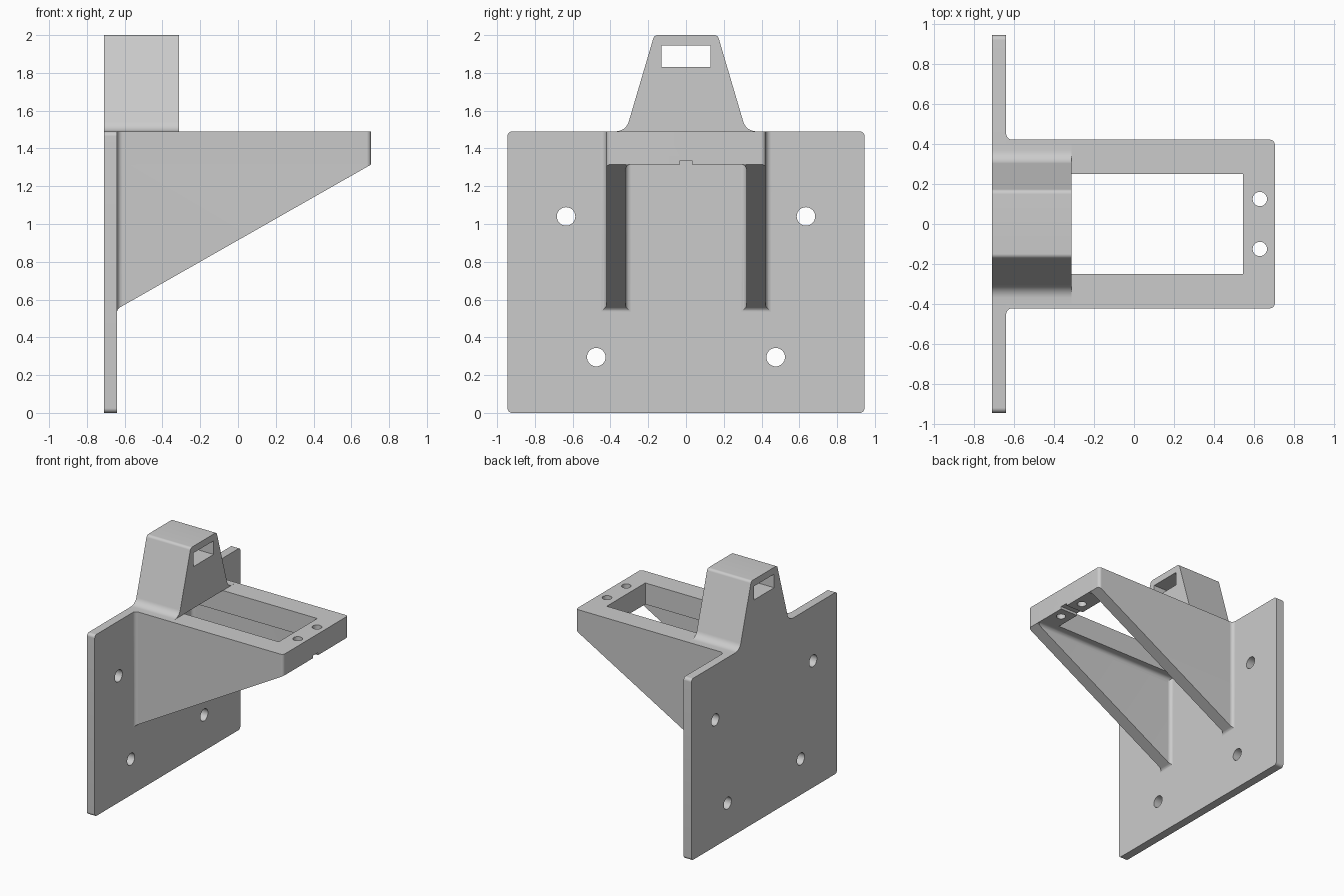
import bpy, bmesh, math
from mathutils import Vector

cube = bpy.data.objects.get("Cube")
if cube:
    bpy.data.objects.remove(cube, do_unlink=True)

grey = bpy.data.materials.new("plain grey")
grey.use_nodes = True
grey.diffuse_color = (0.6, 0.6, 0.6, 1)
grey.node_tree.nodes["Principled BSDF"].inputs["Base Color"].default_value = (0.6, 0.6, 0.6, 1)


def rounded(points, steps=8):
    """Replace each corner given as (a, b, radius) with an arc."""
    out = []
    n = len(points)
    for i, pt in enumerate(points):
        p = Vector(pt[:2])
        if len(pt) < 3:
            out.append(p)
            continue
        u = (Vector(points[i - 1][:2]) - p).normalized()
        v = (Vector(points[(i + 1) % n][:2]) - p).normalized()
        half = u.angle(v) / 2
        reach = pt[2] / math.tan(half)
        centre = p + (u + v).normalized() * pt[2] / math.sin(half)
        start, end = p + u * reach - centre, p + v * reach - centre
        for k in range(steps + 1):
            ray = start.lerp(end, k / steps).normalized()
            out.append(centre + ray * pt[2])
    return out


def prism(name, points, axis, lo, hi):
    """Extrude a 2D profile along one axis."""
    place = {"x": lambda a, b, t: (t, a, b),
             "y": lambda a, b, t: (a, t, b),
             "z": lambda a, b, t: (a, b, t)}[axis]
    pts = rounded(points)
    bm = bmesh.new()
    low = [bm.verts.new(place(p.x, p.y, lo)) for p in pts]
    high = [bm.verts.new(place(p.x, p.y, hi)) for p in pts]
    bm.faces.new(low)
    bm.faces.new(high)
    for i in range(len(pts)):
        bm.faces.new((low[i - 1], low[i], high[i], high[i - 1]))
    bmesh.ops.recalc_face_normals(bm, faces=bm.faces)
    mesh = bpy.data.meshes.new(name)
    bm.to_mesh(mesh)
    bm.free()
    mesh.materials.append(grey)
    obj = bpy.data.objects.new(name, mesh)
    bpy.context.collection.objects.link(obj)
    return obj


def rect(a0, a1, b0, b1):
    return [(a0, b0), (a1, b0), (a1, b1), (a0, b1)]


def circle(a, b, r, n=32):
    return [(a + r * math.cos(math.tau * k / n), b + r * math.sin(math.tau * k / n))
            for k in range(n)]


def activate(obj):
    bpy.ops.object.select_all(action="DESELECT")
    obj.select_set(True)
    bpy.context.view_layer.objects.active = obj


def boolean(obj, cutter, operation="DIFFERENCE"):
    cutter.hide_render = True
    mod = obj.modifiers.new("cut", "BOOLEAN")
    mod.operation = operation
    mod.solver = "EXACT"
    mod.object = cutter
    activate(obj)
    bpy.ops.object.modifier_apply(modifier=mod.name)
    bpy.data.objects.remove(cutter, do_unlink=True)


BACK, WALL, FRONT = -0.71, -0.64, 0.705
TOP, UNDER = 1.49, 1.315
OUT, IN = 0.422, 0.32
R = 0.03
parts = []

# Back plate with four mounting holes
plate = prism("back_plate", [(a, b, 0.025) for a, b in rect(-0.945, 0.945, 0, TOP)],
              "x", BACK, WALL)
for y, z in ((0.635, 1.04), (0.475, 0.295)):
    for s in (-1, 1):
        boolean(plate, prism("cutter", circle(s * y, z, 0.049), "x", -0.8, -0.5))
parts.append(plate)

# Deck frame, open in the middle, blended into the plate
root = WALL - 0.005
deck = prism("deck_frame", [
    (root, -0.46), (WALL, -0.46), (WALL, -OUT, R), (FRONT, -OUT, 0.025),
    (FRONT, OUT, 0.025), (WALL, OUT, R), (WALL, 0.46), (root, 0.46),
    (root, 0.25), (0.545, 0.25), (0.545, -0.25), (root, -0.25)], "z", UNDER, TOP)
for s in (-1, 1):
    boolean(deck, prism("cutter", circle(0.63, s * 0.125, 0.036), "z", 1.2, 1.6))
boolean(deck, prism("cutter", rect(-0.033, 0.033, 1.25, 1.336), "x", 0.5, 0.8))
parts.append(deck)


def slope():
    """Side outline shared by the ribs and their inner fillets."""
    return prism("cutter", [(-0.7, 0.51), (WALL, 0.51), (WALL, 0.55, R),
                            (FRONT, UNDER), (FRONT, 1.4), (-0.7, 1.4)], "y", -1, 1)


# Sloped side ribs, with a fillet under the deck
for s, side in ((1, "back"), (-1, "front")):
    rib = prism(side + "_rib", [
        (root, s * 0.28), (WALL, s * 0.28), (WALL, s * IN, R), (FRONT, s * IN),
        (FRONT, s * OUT, 0.025), (WALL, s * OUT, R), (WALL, s * 0.46),
        (root, s * 0.46)], "z", 0.45, UNDER)
    boolean(rib, slope(), "INTERSECT")
    fillet = prism(side + "_rib_fillet", [
        (s * (IN + 0.005), UNDER - 0.04), (s * IN, UNDER - 0.04), (s * IN, UNDER, R),
        (s * 0.28, UNDER), (s * 0.28, UNDER + 0.005), (s * (IN + 0.005), UNDER + 0.005)],
        "x", WALL, FRONT - 0.01)
    boolean(fillet, slope(), "INTERSECT")
    parts += [rib, fillet]

# Tapered tower with flared foot and a slot through it
tower = prism("tower", [
    (-0.40, TOP), (0.40, TOP), (0.318, TOP + 0.002, 0.07), (0.168, 2.0, 0.025),
    (-0.168, 2.0, 0.025), (-0.318, TOP + 0.002, 0.07)], "x", BACK, -0.312)
boolean(tower, prism("cutter", rect(-0.13, 0.13, 1.832, 1.944), "x", -0.9, 0))
parts.append(tower)

for obj in parts:
    activate(obj)
    bpy.ops.object.shade_smooth_by_angle(angle=math.radians(30))
